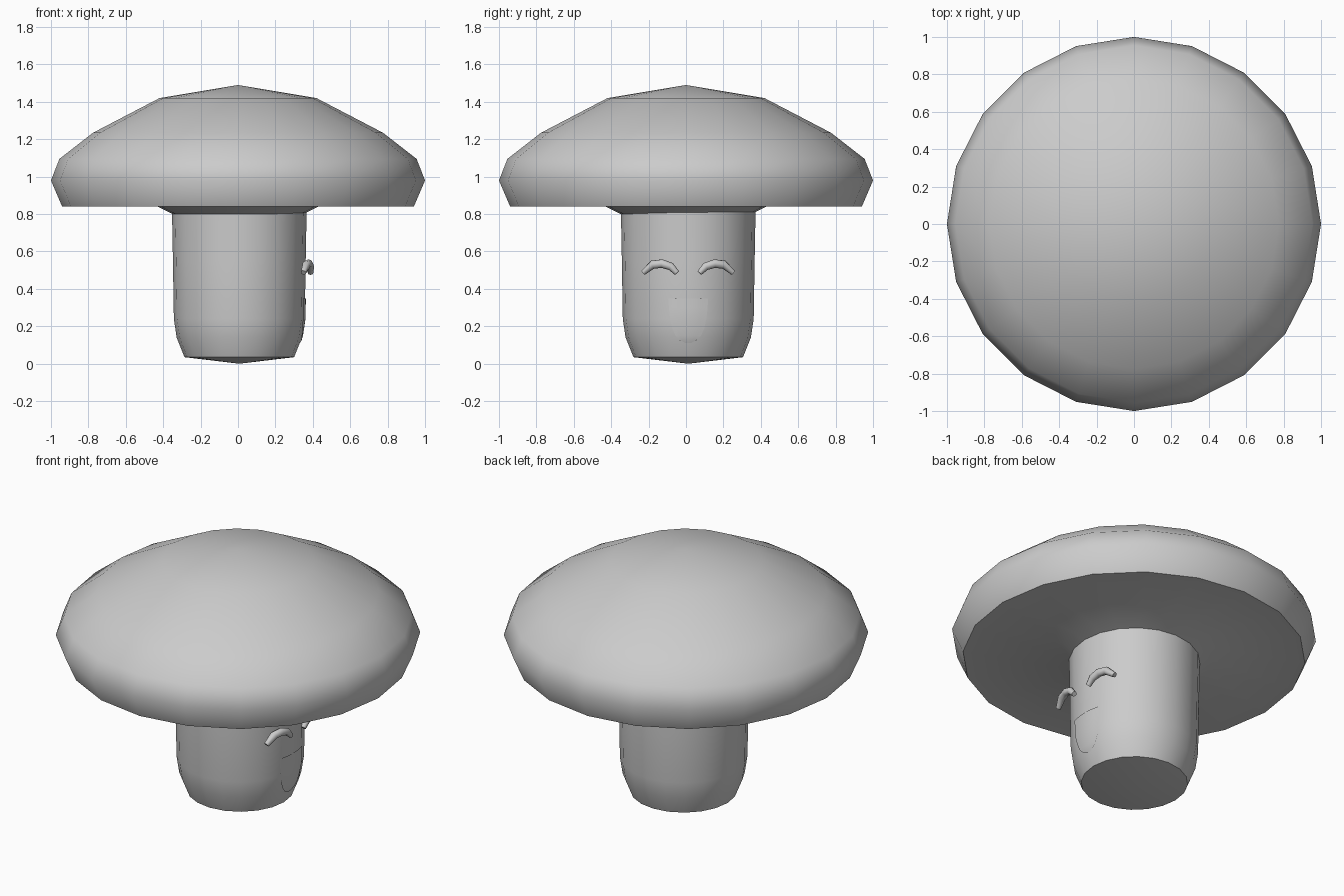
import bpy
from math import sin, cos, pi, radians, sqrt

if "Cube" in bpy.data.objects:
    bpy.data.objects.remove(bpy.data.objects["Cube"])

SIDES = 20
CX, CY = 0.007, 0.012          # the stem sits slightly off centre


def make_mesh(name, verts, faces, smooth_angle=60):
    me = bpy.data.meshes.new(name)
    me.from_pydata(verts, [], faces)
    me.update()
    ob = bpy.data.objects.new(name, me)
    bpy.context.collection.objects.link(ob)
    smooth(ob, smooth_angle)
    return ob


def smooth(ob, angle):
    bpy.ops.object.select_all(action='DESELECT')
    ob.select_set(True)
    bpy.context.view_layer.objects.active = ob
    bpy.ops.object.shade_smooth_by_angle(angle=radians(angle))


def lathe(name, bottom, rings, top, cx=0, cy=0):
    """Closed turned shape: bottom pole, (radius, z) rings going up, top pole."""
    verts = [(cx, cy, bottom), (cx, cy, top)]
    for r, z in rings:
        verts += [(cx + r * cos(2 * pi * i / SIDES), cy + r * sin(2 * pi * i / SIDES), z)
                  for i in range(SIDES)]
    faces, last = [], 2 + (len(rings) - 1) * SIDES
    for i in range(SIDES):
        j = (i + 1) % SIDES
        faces.append((0, 2 + j, 2 + i))
        faces.append((1, last + i, last + j))
        for k in range(len(rings) - 1):
            a, b = 2 + k * SIDES, 2 + (k + 1) * SIDES
            faces.append((a + i, a + j, b + j, b + i))
    return make_mesh(name, verts, faces)


# Cap, from the underside collar out to the rim and up to the peak
lathe("cap", 0.80, [(0.35, 0.80), (0.43, 0.84), (0.94, 0.84), (1.0, 0.98),
                    (0.955, 1.095), (0.775, 1.235), (0.42, 1.42)], 1.49)

# Stem with a rounded foot
STEM = [(0.293, 0.035), (0.335, 0.14), (0.35, 0.24), (0.355, 0.55), (0.36, 0.82)]
lathe("stem", 0.0, STEM, 0.82, CX, CY)


def stem_radius(z):
    for (r0, z0), (r1, z1) in zip(STEM, STEM[1:]):
        if z <= z1:
            return r0 + (r1 - r0) * (z - z0) / (z1 - z0)
    return STEM[-1][0]


# Mouth: thin open-smile patch lying on the stem, rows of (z, half width)
ROWS = [(0.11, 0.012), (0.125, 0.045), (0.15, 0.068), (0.19, 0.086),
        (0.24, 0.097), (0.30, 0.104), (0.35, 0.105)]
COLS = 7
verts, faces = [], []
for z, w in ROWS:
    r = stem_radius(z) + 0.004
    for c in range(COLS):
        y = w * (2 * c / (COLS - 1) - 1)
        verts.append((CX + sqrt(r * r - y * y), CY + y, z))
for k in range(len(ROWS) - 1):
    for c in range(COLS - 1):
        a = k * COLS + c
        faces.append((a, a + 1, a + COLS + 1, a + COLS))
make_mesh("mouth", verts, faces)

# Smiling eyes: arched tubes, (x, distance from face centre, z, thickness)
ARC = [(0.388, 0.06, 0.485, 0.7), (0.386, 0.093, 0.52, 1), (0.378, 0.14, 0.535, 1.1),
       (0.366, 0.19, 0.53, 1.1), (0.35, 0.24, 0.487, 0.7)]
for name, side in (("left_eye", -1), ("right_eye", 1)):
    cu = bpy.data.curves.new(name, 'CURVE')
    cu.dimensions = '3D'
    cu.bevel_depth = 0.021
    cu.bevel_resolution = 2
    cu.use_fill_caps = True
    sp = cu.splines.new('POLY')
    sp.points.add(len(ARC) - 1)
    for p, (x, d, z, t) in zip(sp.points, ARC):
        p.co = (x, CY + side * d, z, 1)
        p.radius = t
    eye = bpy.data.objects.new(name, cu)
    bpy.context.collection.objects.link(eye)
    bpy.ops.object.select_all(action='DESELECT')
    eye.select_set(True)
    bpy.context.view_layer.objects.active = eye
    bpy.ops.object.convert(target='MESH')
    smooth(bpy.context.view_layer.objects.active, 50)
